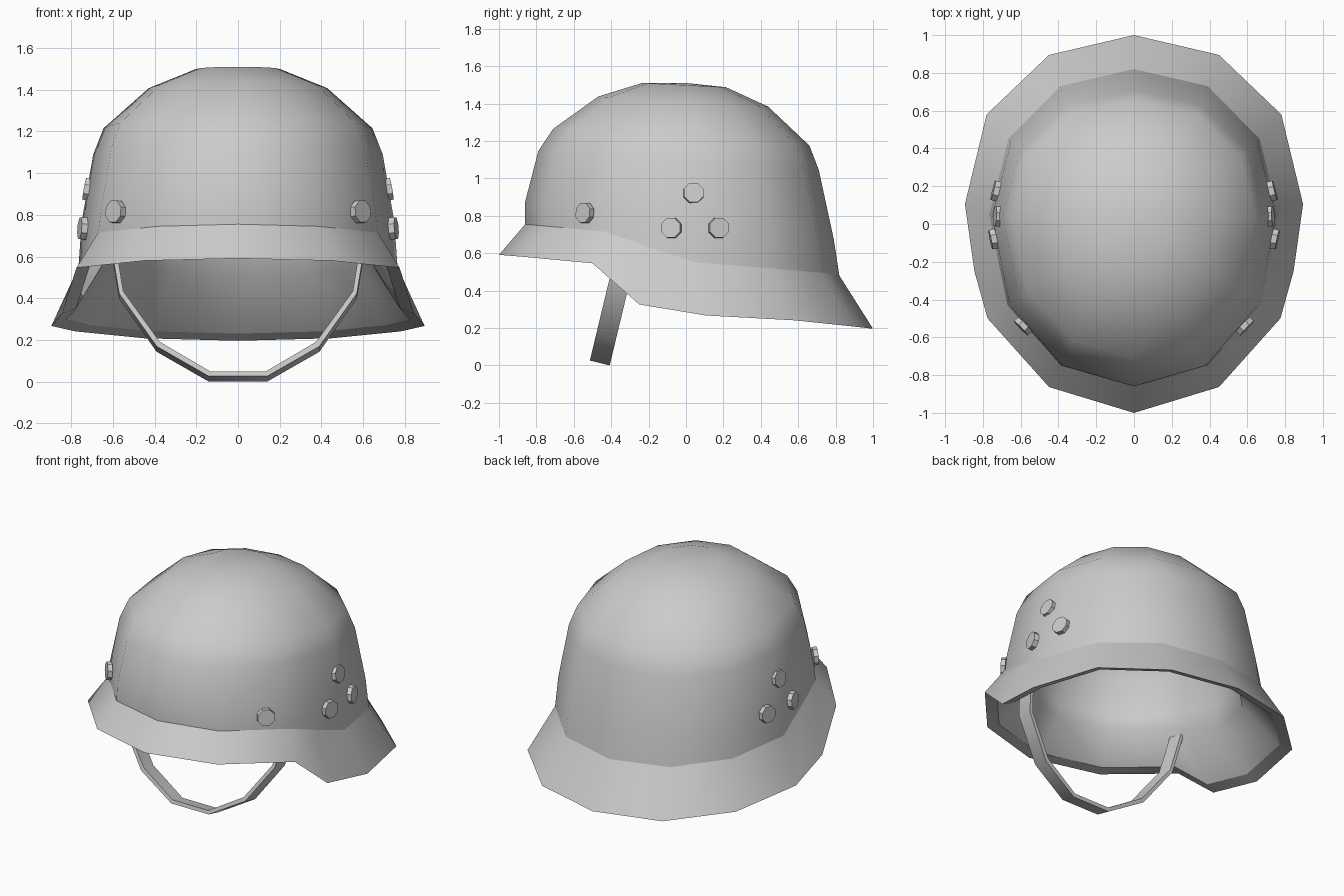
import bpy, bmesh
from mathutils import Vector, Matrix

if "Cube" in bpy.data.objects:
    bpy.data.objects.remove(bpy.data.objects["Cube"])


def finish(bm, name):
    bmesh.ops.recalc_face_normals(bm, faces=bm.faces[:])
    me = bpy.data.meshes.new(name)
    bm.to_mesh(me)
    bm.free()
    ob = bpy.data.objects.new(name, me)
    bpy.context.collection.objects.link(ob)
    return ob


# Half loops from front to back, mirrored into full loops
RIM = [(0, -1, .591), (.45, -.863, .58), (.775, -.5, .546), (.845, -.25, .326),
       (.895, .105, .267), (.78, .58, .241), (.45, .895, .208), (0, 1, .196)]
BROW = [(0, -.86, .755), (.385, -.75, .745), (.67, -.43, .715), (.72, -.19, .63),
        (.765, .05, .55), (.665, .45, .52), (.39, .73, .495), (0, .82, .48)]
# Dome rings: half width, front y, front z, back y, back z
RINGS = [(.745, -.86, .875, .79, .675), (.69, -.79, 1.145, .71, 1.045),
         (.64, -.71, 1.265, .66, 1.175), (.425, -.47, 1.437, .44, 1.383),
         (.205, -.235, 1.51, .215, 1.487)]


def full(half):
    return half + [(-x, y, z) for x, y, z in half[-2:0:-1]]


def dome_ring(w, yf, zf, yb, zb):
    half = []
    for x, y, z in BROW:
        py = y / .86 * -yf if y < 0 else y / .82 * yb
        half.append((x / .76 * w, py, zf + (zb - zf) * (py - yf) / (yb - yf)))
    return half


# Helmet shell: outer skin, thicker-walled inner skin, joined at the rim
loops = [full(h) for h in [RIM, BROW] + [dome_ring(*r) for r in RINGS]]
bm = bmesh.new()
rims = []


def bridge(a, b):
    n = len(a)
    for i in range(n):
        bm.faces.new((a[i], a[(i + 1) % n], b[(i + 1) % n], b[i]))


def crease(ring):
    for i, v in enumerate(ring):
        bm.edges.get((v, ring[i - 1])).smooth = False


INNER = .83
for inside in (False, True):
    rings = []
    for k, lp in enumerate(loops):
        s, lift = 1, 0
        if inside:
            s, lift = (.92, .05) if k == 0 else (INNER, .1)
        zs = 1 if not inside else (.92 if k == 0 else .86)
        rings.append([bm.verts.new((x * s, y * s, z * zs + lift)) for x, y, z in lp])
    for a, b in zip(rings, rings[1:]):
        bridge(a, b)
    top = bm.verts.new((0, 0, 1.40 if inside else 1.51))
    for i, v in enumerate(rings[-1]):
        bm.faces.new((rings[-1][i - 1], v, top))
    rims.append(rings[0])
    if not inside:
        crease(rings[1])
bridge(*rims)
for r in rims:
    crease(r)
for f in bm.faces:
    f.smooth = True
finish(bm, "helmet_shell")

# Chin strap: flat band in a slightly tilted plane
outer = [(.14, .013), (.39, .156), (.57, .41), (.595, .56), (.61, .66)]
inner = [(.133, .036), (.375, .178), (.55, .42), (.573, .56), (.588, .66)]
mirror = lambda h: [(-x, z) for x, z in h[::-1]] + h
bm = bmesh.new()
sections = []
for o, i in zip(mirror(outer), mirror(inner)):
    sec = []
    for (x, z), side in ((o, -1), (o, 1), (i, 1), (i, -1)):
        y = -.46 + .24 * (z - .017)
        sec.append(bm.verts.new((x, y + side * .053, z - side * .013)))
    sections.append(sec)
for a, b in zip(sections, sections[1:]):
    bridge(a, b)
    for v, w in zip(a, b):
        bm.edges.get((v, w)).smooth = False
for f in bm.faces:
    f.smooth = True
bm.faces.new(sections[0])
bm.faces.new(sections[-1])
finish(bm, "chin_strap")

# Rivets: thin eight-sided studs, mirrored left and right
RIVETS = [((.745, -.08, .735), (1, -.2, .08)), ((.732, .175, .735), (1, .25, .08)),
          ((.722, .04, .922), (1, .06, .18)), ((.588, -.542, .815), (.72, -.7, .08))]
for k, (pos, nrm) in enumerate(RIVETS):
    for m, label in ((1, "right"), (-1, "left")):
        n = Vector((nrm[0] * m, nrm[1], nrm[2])).normalized()
        u = Vector((0, 0, 1)).cross(n).normalized()
        rot = Matrix((u, n.cross(u), n)).transposed().to_4x4()
        bm = bmesh.new()
        bmesh.ops.create_cone(
            bm, cap_ends=True, segments=8, radius1=.058, radius2=.056, depth=.03,
            matrix=Matrix.Translation((pos[0] * m, pos[1], pos[2])) @ rot
            @ Matrix.Rotation(.3927, 4, 'Z'))
        finish(bm, f"rivet_{label}_{k + 1}")
